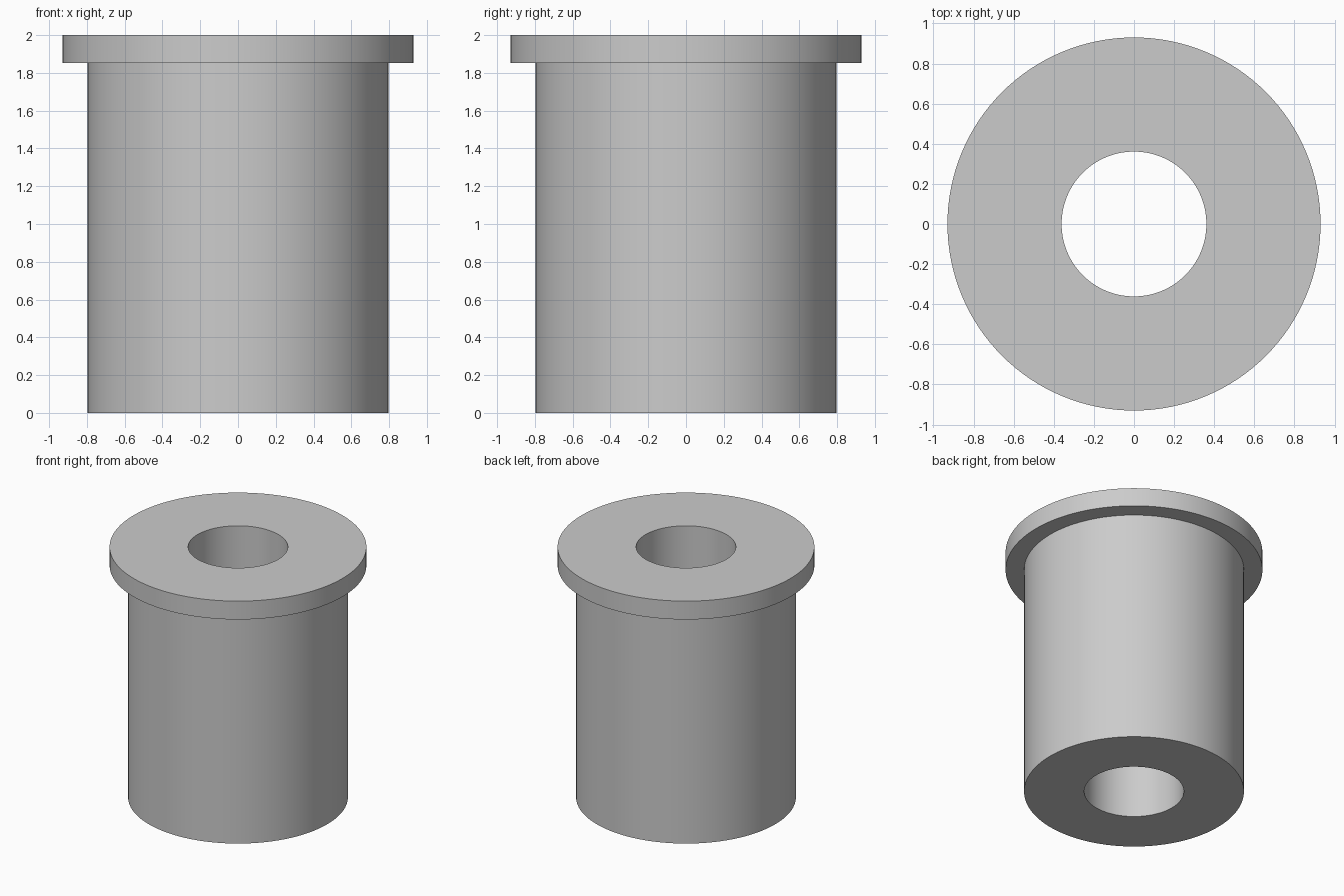
import bpy, bmesh
from math import cos, sin, tau, radians

if "Cube" in bpy.data.objects:
    bpy.data.objects.remove(bpy.data.objects["Cube"])

SEGMENTS = 128
BORE, BODY, FLANGE = 0.361, 0.796, 0.93   # radii
SHOULDER, HEIGHT = 1.853, 2.0             # heights

# Closed cross-section (radius, z), counter-clockwise
profile = [(BORE, 0), (BODY, 0), (BODY, SHOULDER),
           (FLANGE, SHOULDER), (FLANGE, HEIGHT), (BORE, HEIGHT)]

# Flanged bushing: revolve the section around z
bm = bmesh.new()
rings = []
for i in range(SEGMENTS):
    a = tau * i / SEGMENTS
    rings.append([bm.verts.new((r * cos(a), r * sin(a), z)) for r, z in profile])
for i, ring in enumerate(rings):
    nxt = rings[(i + 1) % SEGMENTS]
    for j in range(len(profile)):
        k = (j + 1) % len(profile)
        bm.faces.new((ring[j], nxt[j], nxt[k], ring[k]))
bmesh.ops.recalc_face_normals(bm, faces=bm.faces)

mesh = bpy.data.meshes.new("flanged_bushing")
bm.to_mesh(mesh)
bm.free()
bushing = bpy.data.objects.new("flanged_bushing", mesh)
bpy.context.collection.objects.link(bushing)

# Smooth walls, crisp rims
bpy.context.view_layer.objects.active = bushing
bushing.select_set(True)
bpy.ops.object.shade_smooth_by_angle(angle=radians(30))
